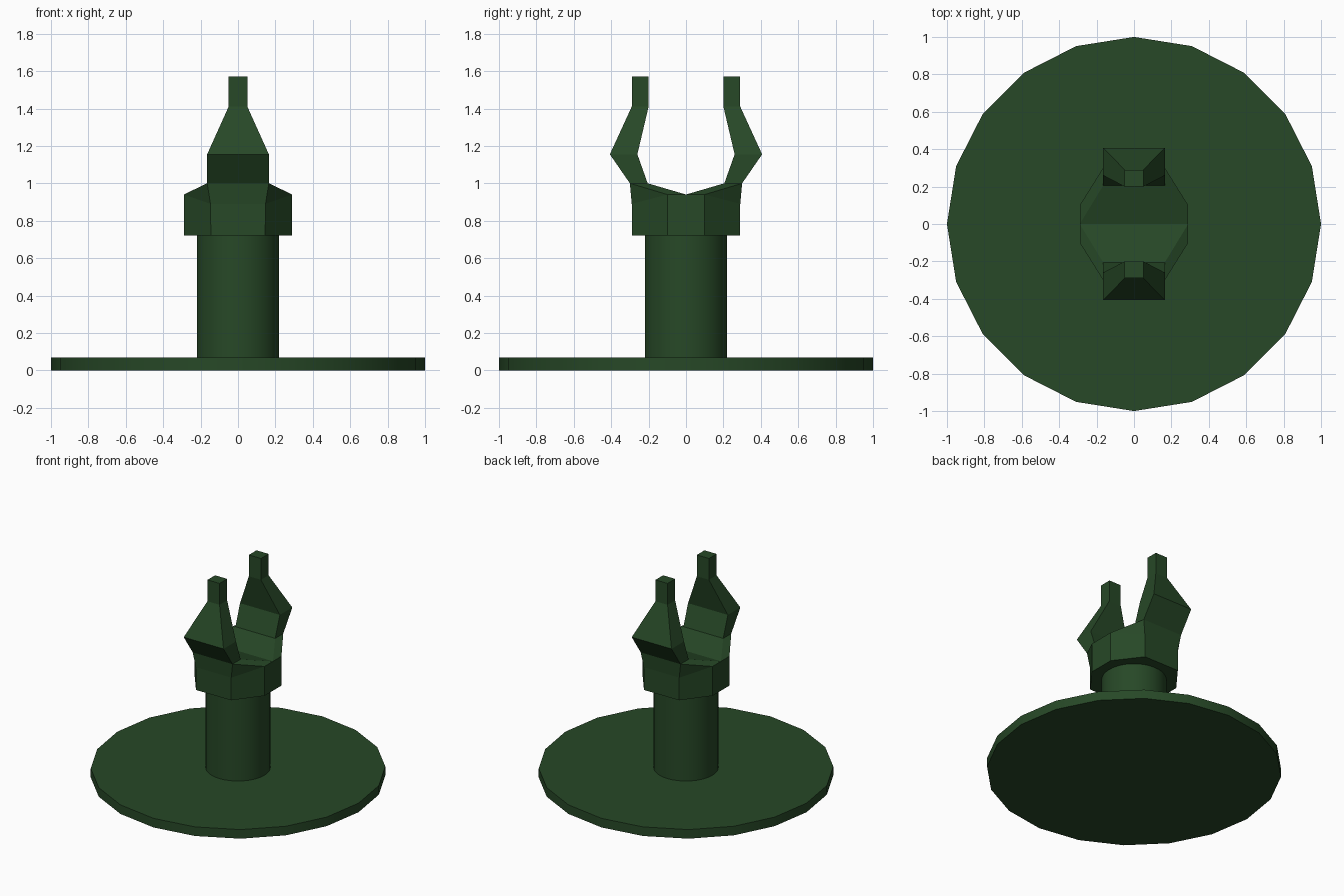
import bpy, bmesh

if "Cube" in bpy.data.objects:
    bpy.data.objects.remove(bpy.data.objects["Cube"])

green = bpy.data.materials.new("dark_green")
green.diffuse_color = (0.02, 0.065, 0.02, 1)
green.use_nodes = True
green.node_tree.nodes["Principled BSDF"].inputs["Base Color"].default_value = green.diffuse_color


def cylinder(name, sides, radius, z0, z1):
    bpy.ops.mesh.primitive_cylinder_add(vertices=sides, radius=radius, depth=z1 - z0,
                                        location=(0, 0, (z0 + z1) / 2))
    ob = bpy.context.object
    ob.name = name
    ob.data.materials.append(green)
    bpy.ops.object.shade_smooth_by_angle()
    return ob


# Round base plate and post
cylinder("base_plate", 20, 1.0, 0, 0.068)
cylinder("post", 40, 0.22, 0.068, 0.72)

# Forked head: one quarter, mirrored in x and y
# Profile runs up the outside of the prong, over the tip, down the inside to the valley
profile = [(0.145, 0.29, 0.72), (0.147, 0.29, 0.89), (0.165, 0.30, 1.0),
           (0.165, 0.407, 1.155), (0.05, 0.29, 1.41), (0.05, 0.29, 1.57),
           (0.05, 0.20, 1.57), (0.05, 0.20, 1.41), (0.165, 0.26, 1.155),
           (0.165, 0.205, 1.0), (0.29, 0, 0.94)]
bm = bmesh.new()
edge = [bm.verts.new(p) for p in profile]
mid = [bm.verts.new((0, y, z)) for _, y, z in profile]
for i in range(len(profile) - 1):
    bm.faces.new((edge[i], edge[i + 1], mid[i + 1], mid[i]))

# Prong side faces
for i in (2, 3, 4):
    bm.faces.new((edge[i], edge[11 - i], edge[10 - i], edge[i + 1]))

# Collar side, sloping shoulder and underside
low_side = bm.verts.new((0.29, 0, 0.72))
low_mid = bm.verts.new((0, 0, 0.72))
low_corner = bm.verts.new((0.29, 0.10, 0.72))
top_corner = bm.verts.new((0.29, 0.10, 0.94))
for f in ((edge[10], edge[9], top_corner),
          (edge[9], edge[2], top_corner),
          (top_corner, edge[2], edge[1]),
          (top_corner, edge[1], edge[0], low_corner),
          (edge[10], top_corner, low_corner, low_side),
          (low_side, low_corner, edge[0], mid[0], low_mid)):
    bm.faces.new(f)

# Mirror the quarter into the whole head
for axis in (0, 1):
    dup = bmesh.ops.duplicate(bm, geom=bm.verts[:] + bm.edges[:] + bm.faces[:])["geom"]
    for v in dup:
        if isinstance(v, bmesh.types.BMVert):
            v.co[axis] *= -1
    bmesh.ops.remove_doubles(bm, verts=bm.verts[:], dist=1e-5)
bmesh.ops.recalc_face_normals(bm, faces=bm.faces[:])
mesh = bpy.data.meshes.new("forked_head")
bm.to_mesh(mesh)
bm.free()
mesh.materials.append(green)
bpy.context.collection.objects.link(bpy.data.objects.new("forked_head", mesh))
